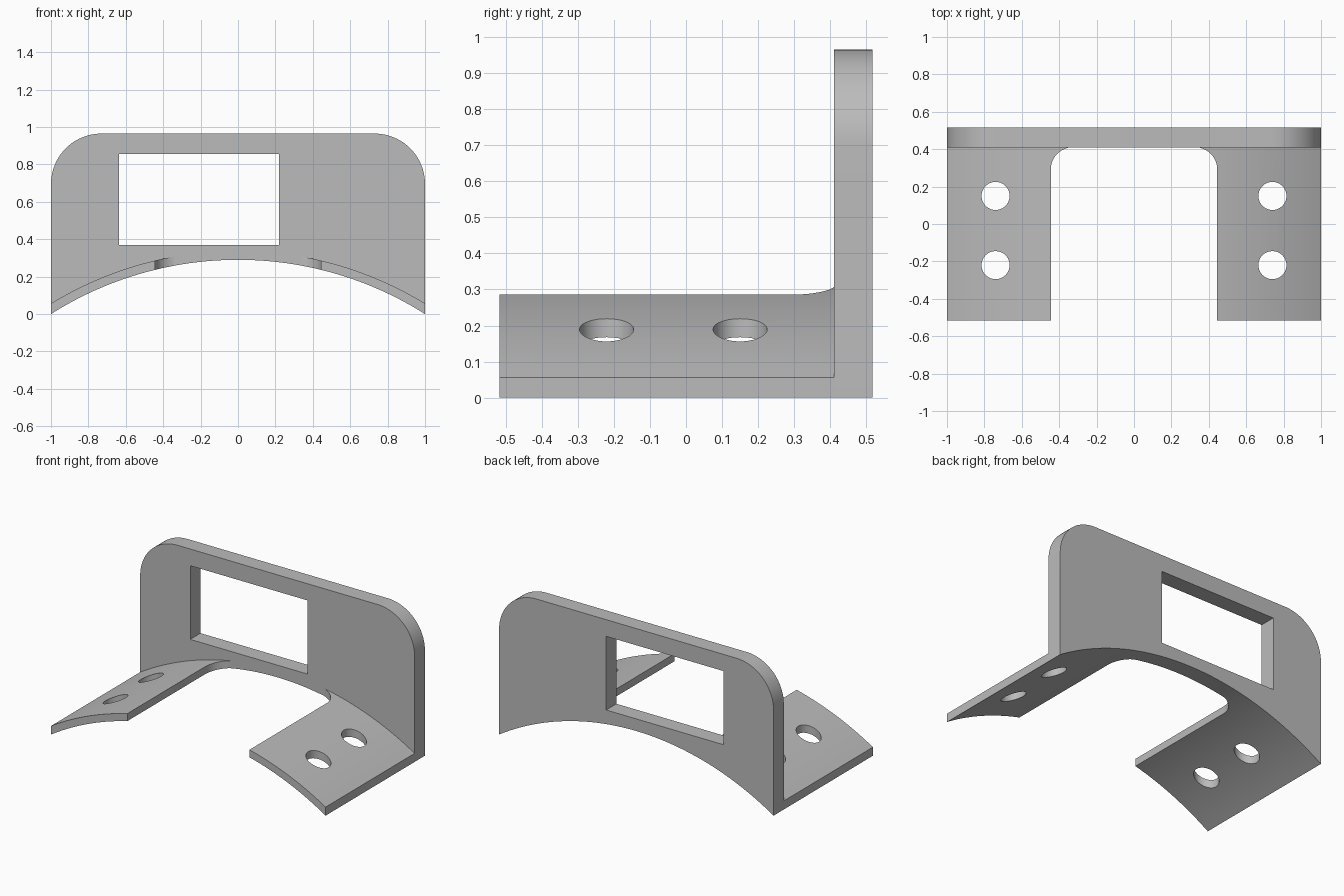
import bpy, bmesh
from math import sin, cos, pi, asin, sqrt
from mathutils import Matrix

cube = bpy.data.objects.get("Cube")
if cube:
    bpy.data.objects.remove(cube, do_unlink=True)

grey = bpy.data.materials.new("plain grey")
grey.use_nodes = True
colour = (0.5, 0.5, 0.5, 1)
grey.diffuse_color = colour
grey.node_tree.nodes["Principled BSDF"].inputs["Base Color"].default_value = colour

FRONT, PLATE, BACK = -0.517, 0.41, 0.517
R_IN, R_OUT, ARC_Z = 1.869, 1.917, -1.579


def arc(cx, cz, r, start, end, steps):
    """Points on a circular arc, angles in radians."""
    angles = [start + (end - start) * i / steps for i in range(steps + 1)]
    return [(cx + r * cos(a), cz + r * sin(a)) for a in angles]


def saddle(r):
    """Curved underside running from right to left, one unit each way."""
    a = asin(1 / r)
    return arc(0, ARC_Z, r, pi / 2 + a, pi / 2 - a, 64)


def extrude(name, outline, low, high, axis):
    """Extrude a 2D outline along the y or z axis."""
    place = (lambda p: (p[0], low, p[1])) if axis == "y" else (lambda p: (p[0], p[1], low))
    bm = bmesh.new()
    face = bm.faces.new([bm.verts.new(place(p)) for p in outline])
    new = bmesh.ops.extrude_face_region(bm, geom=[face])["geom"]
    step = (0, high - low, 0) if axis == "y" else (0, 0, high - low)
    bmesh.ops.translate(bm, vec=step, verts=[v for v in new if isinstance(v, bmesh.types.BMVert)])
    bmesh.ops.recalc_face_normals(bm, faces=bm.faces)
    mesh = bpy.data.meshes.new(name)
    bm.to_mesh(mesh)
    bm.free()
    mesh.materials.append(grey)
    ob = bpy.data.objects.new(name, mesh)
    bpy.context.collection.objects.link(ob)
    return ob


def cut(target, cutter):
    """Subtract a cutter and discard it."""
    bpy.context.view_layer.objects.active = target
    mod = target.modifiers.new("cut", "BOOLEAN")
    mod.operation, mod.solver, mod.object = "DIFFERENCE", "EXACT", cutter
    bpy.ops.object.modifier_apply(modifier=mod.name)
    bpy.data.objects.remove(cutter, do_unlink=True)


# Upright plate: curved foot, rounded top corners
outline = (saddle(R_IN)
           + arc(0.73, 0.695, 0.27, 0, pi / 2, 20)
           + arc(-0.73, 0.695, 0.27, pi / 2, pi, 20))
back_plate = extrude("back_plate", outline, PLATE, BACK, "y")

# Off-centre rectangular window
window = [(-0.635, 0.37), (0.22, 0.37), (0.22, 0.855), (-0.635, 0.855)]
cut(back_plate, extrude("window_cutter", window, 0, 1, "y"))

# Curved mounting flanges
flanges = extrude("mounting_flanges", saddle(R_IN) + saddle(R_OUT)[::-1], FRONT, PLATE, "y")

# Gap between the flanges, with rounded inner corners
gap = ([(-0.445, -1), (0.445, -1)]
       + arc(0.325, 0.291, 0.12, 0, pi / 2, 12)
       + arc(-0.325, 0.291, 0.12, pi / 2, pi, 12))
cut(flanges, extrude("gap_cutter", gap, -1, 1, "z"))

# Bolt holes
for x in (-0.74, 0.74):
    for y in (-0.22, 0.15):
        ring = arc(x, y, 0.075, 0, 2 * pi, 40)[:-1]
        cut(flanges, extrude("hole_cutter", ring, -1, 1, "z"))

# Smooth curves, sharp edges
for ob in (back_plate, flanges):
    bpy.ops.object.select_all(action="DESELECT")
    ob.select_set(True)
    bpy.context.view_layer.objects.active = ob
    bpy.ops.object.shade_smooth_by_angle(angle=pi / 6)
